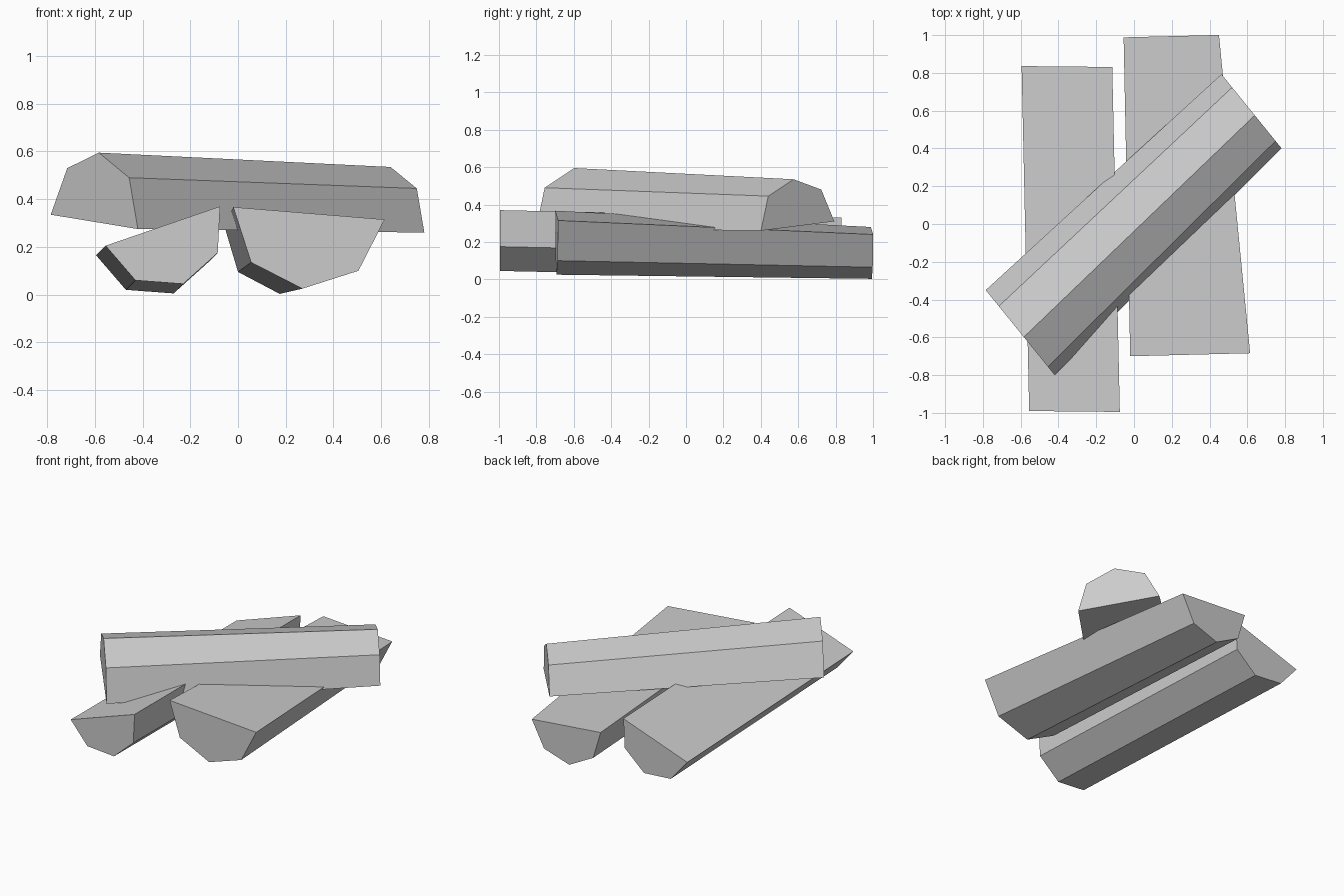
import bpy
import bmesh
from mathutils import Vector

# Remove the default object
default = bpy.data.objects.get("Cube")
if default:
    bpy.data.objects.remove(default, do_unlink=True)

# Plain grey wood
grey = bpy.data.materials.new("plain_grey")
grey.use_nodes = True
colour = (0.6, 0.6, 0.6, 1.0)
grey.diffuse_color = colour
grey.node_tree.nodes["Principled BSDF"].inputs["Base Color"].default_value = colour


def split_log(name, across, near, near_profile, far, far_profile):
    """Loft a log between two end profiles of (distance across, height)."""
    direction = Vector(across).normalized()
    bm = bmesh.new()

    def end_ring(origin, profile):
        ring = []
        for distance, height in profile:
            spot = Vector(origin) + direction * distance
            ring.append(bm.verts.new((spot.x, spot.y, height)))
        return ring

    front = end_ring(near, near_profile)
    back = end_ring(far, far_profile)
    bm.faces.new(front)
    bm.faces.new(list(reversed(back)))
    count = len(front)
    for i in range(count):
        j = (i + 1) % count
        bm.faces.new((front[i], back[i], back[j], front[j]))
    bmesh.ops.recalc_face_normals(bm, faces=bm.faces[:])
    mesh = bpy.data.meshes.new(name)
    bm.to_mesh(mesh)
    bm.free()
    mesh.materials.append(grey)
    log = bpy.data.objects.new(name, mesh)
    bpy.context.collection.objects.link(log)
    return log


def shifted(profile, drop):
    """Lower a whole profile by the given height."""
    return [(distance, height - drop) for distance, height in profile]


# Narrow lower log, split face up and sloping slightly down to the back
narrow = [(0, 0.205), (0.48, 0.37), (0.47, 0.175), (0.325, 0.045), (0.125, 0.06)]
split_log("lower_right_log", (1, -0.01), (-0.555, -0.99), narrow,
          (-0.595, 0.836), shifted(narrow, 0.04))

# Wide lower log, split face up and tapering to the back
split_log("lower_left_log", (1, 0.025),
          (-0.02, -0.70),
          [(0, 0.367), (0.635, 0.315), (0.525, 0.10), (0.29, 0.025), (0.075, 0.135)],
          (-0.055, 0.988),
          [(0, 0.28), (0.505, 0.24), (0.415, 0.065), (0.23, 0.003), (0.055, 0.095)])

# Upper log laid diagonally across the others, split face down
split_log("upper_log", (0.63, -0.777),
          (-0.785, -0.35),
          [(0, 0.335), (0.11, 0.53), (0.32, 0.595), (0.522, 0.49), (0.58, 0.275)],
          (0.463, 0.793),
          [(0, 0.31), (0.09, 0.48), (0.28, 0.535), (0.455, 0.445), (0.505, 0.26)])
